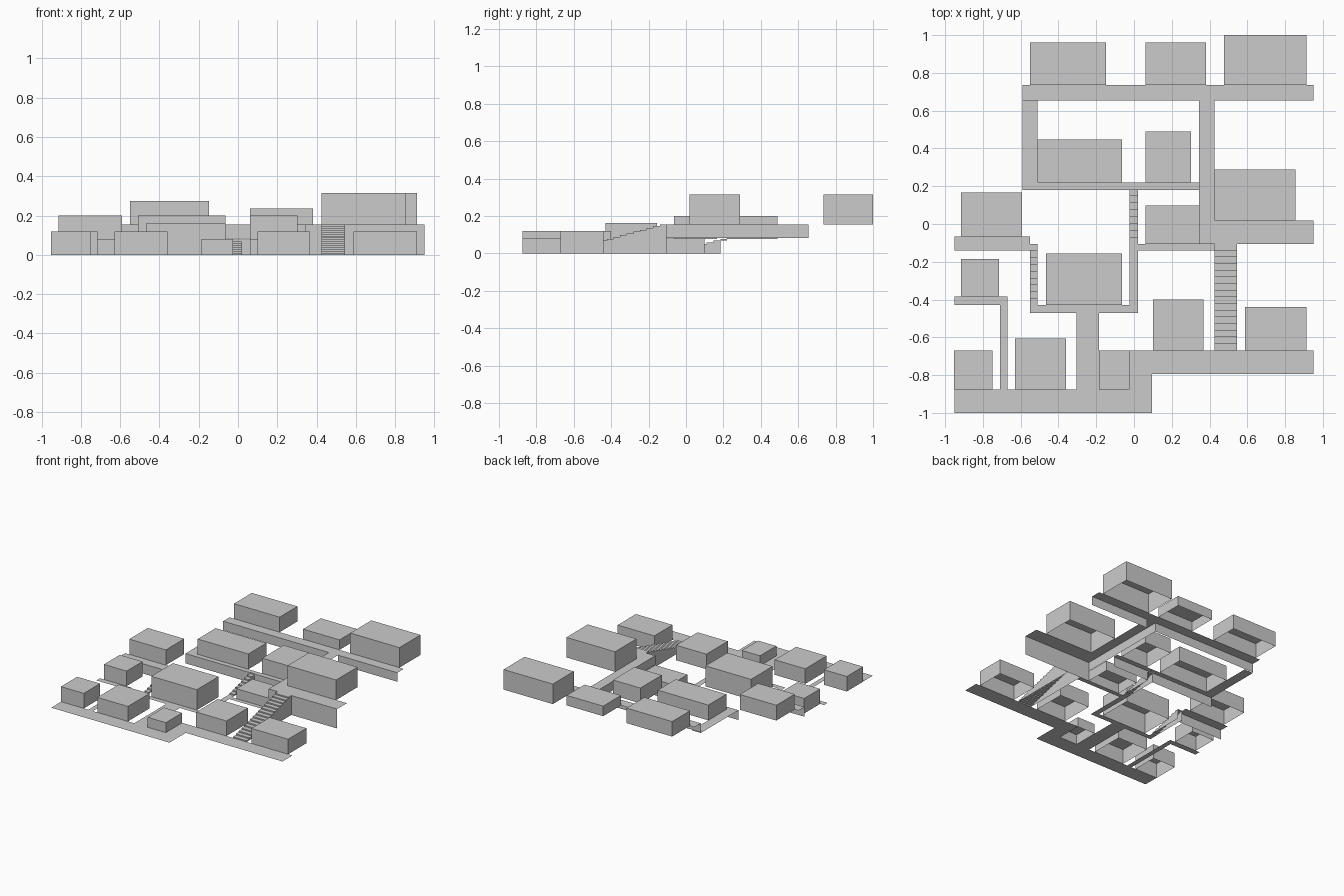
import bpy

if "Cube" in bpy.data.objects:
    bpy.data.objects.remove(bpy.data.objects["Cube"])

LOW, MID, HIGH = 0.0, 0.078, 0.155


def make(name, verts, faces):
    me = bpy.data.meshes.new(name)
    me.from_pydata(verts, [], faces)
    ob = bpy.data.objects.new(name, me)
    bpy.context.collection.objects.link(ob)
    return ob


def street(name, z, rects):
    """Thin paving made of flat rectangles (x0, y0, x1, y1)."""
    v, f = [], []
    for x0, y0, x1, y1 in rects:
        n = len(v)
        v += [(x0, y0, z), (x1, y0, z), (x1, y1, z), (x0, y1, z)]
        f.append((n, n + 1, n + 2, n + 3))
    make(name, v, f)


def wall(name, p, q, z0, z1):
    """Thin upright retaining wall from p to q."""
    make(name, [(*p, z0), (*q, z0), (*q, z1), (*p, z1)], [(0, 1, 2, 3)])


def house(name, x0, x1, y0, y1, z0, z1):
    """Box with walls and roof, open underneath."""
    v = [(x, y, z) for z in (z0, z1)
         for x, y in ((x0, y0), (x1, y0), (x1, y1), (x0, y1))]
    f = [(i, (i + 1) % 4, (i + 1) % 4 + 4, i + 4) for i in range(4)]
    make(name, v, f + [(4, 5, 6, 7)])


def stairs(name, x0, x1, y0, y1, top, n, side_n):
    """Risers and treads climbing towards +y, with side faces on side_n steps."""
    v, f = [], []

    def quad(*pts):
        f.append(tuple(range(len(v), len(v) + 4)))
        v.extend(pts)
    d, h = (y1 - y0) / n, top / n
    for i in range(n):
        a, b, lo, hi = y0 + i * d, y0 + (i + 1) * d, i * h, (i + 1) * h
        quad((x0, a, lo), (x1, a, lo), (x1, a, hi), (x0, a, hi))
        quad((x0, a, hi), (x1, a, hi), (x1, b, hi), (x0, b, hi))
        base = 0 if i < side_n else lo
        quad((x1, a, base), (x1, b, base), (x1, b, hi), (x1, a, hi))
        quad((x0, b, base), (x0, a, base), (x0, a, hi), (x0, b, hi))
    make(name, v, f)


# Paving on the three terrace levels
street("lower_street", LOW, [
    (-.95, -1, .095, -.875), (-.025, -.875, .095, -.67), (.095, -.795, .95, -.67),
    (-.305, -.875, -.185, -.43), (-.71, -.875, -.67, -.385), (-.95, -.43, -.71, -.385),
    (-.55, -.47, -.305, -.43), (-.185, -.47, .02, -.43), (-.55, -.43, -.51, -.397),
    (-.025, -.43, .02, -.07), (.02, -.14, .425, -.105)])
street("middle_street", MID, [
    (-.59, .18, -.025, .22), (.02, .18, .345, .22), (-.59, .22, -.51, .655)])
street("west_terrace", MID, [(-.95, -.14, -.55, -.065)])
street("upper_street", HIGH, [
    (-.59, .655, .95, .735), (.345, -.105, .425, .655), (.425, -.105, .95, .018)])

# Retaining walls
wall("upper_wall_west", (-.59, .655), (.345, .655), MID + .005, HIGH)
wall("upper_wall_east", (.425, .655), (.95, .655), MID + .005, HIGH)
wall("upper_lane_wall", (.345, -.105), (.345, .655), MID + .005, HIGH)
wall("east_terrace_wall", (.345, -.105), (.95, -.105), LOW, HIGH)
wall("middle_wall_west", (-.59, .18), (-.025, .18), LOW, MID)
wall("middle_wall_east", (.02, .18), (.345, .18), LOW, MID)
wall("west_terrace_wall", (-.95, -.14), (-.55, -.14), LOW, MID)

# Stairs between the levels
stairs("wide_stairs", .425, .545, -.67, -.105, HIGH, 16, 16)
stairs("centre_stairs", -.025, .02, -.072, .22, MID, 8, 7)
stairs("west_stairs", -.55, -.51, -.397, -.105, MID, 8, 8)

# Houses: x0, x1, y0, y1, base, roof
HOUSES = [
    (-.55, -.147, .735, .96, HIGH, .275), (.06, .382, .735, .96, HIGH, .235),
    (.477, .912, .735, 1.0, HIGH, .315), (.425, .855, .018, .288, HIGH, .315),
    (-.51, -.063, .22, .447, MID, .2), (.06, .302, .22, .49, MID, .2),
    (-.915, -.592, -.065, .167, MID, .2), (.06, .345, -.105, .098, LOW, .08),
    (-.915, -.715, -.385, -.185, LOW, .12), (-.465, -.063, -.43, -.156, LOW, .163),
    (-.952, -.75, -.875, -.67, LOW, .12), (-.63, -.36, -.875, -.605, LOW, .12),
    (-.185, -.025, -.875, -.67, LOW, .08), (.1, .367, -.67, -.4, LOW, .12),
    (.588, .912, -.67, -.44, LOW, .12)]
for i, h in enumerate(HOUSES, 1):
    house(f"house_{i}", *h)
